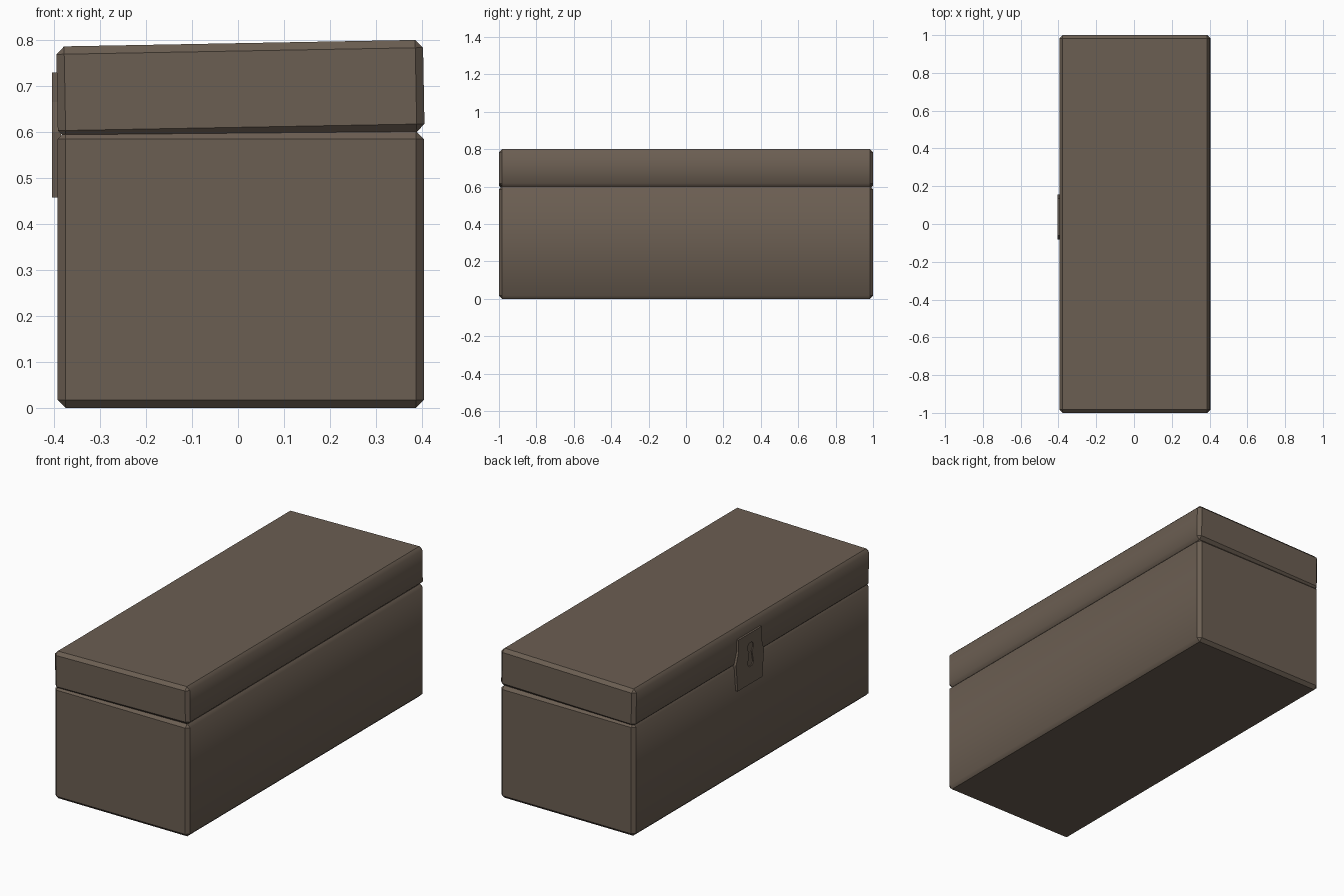
import bpy, bmesh, math
from mathutils import Matrix, Vector

if "Cube" in bpy.data.objects:
    bpy.data.objects.remove(bpy.data.objects["Cube"])


def material(name, rgb):
    m = bpy.data.materials.new(name)
    m.diffuse_color = (*rgb, 1)
    m.use_nodes = True
    m.node_tree.nodes["Principled BSDF"].inputs["Base Color"].default_value = m.diffuse_color
    return m


BROWN = material("dull brown", (0.147, 0.112, 0.084))


def finish(name, bm, mat):
    bmesh.ops.recalc_face_normals(bm, faces=bm.faces)
    me = bpy.data.meshes.new(name)
    bm.to_mesh(me)
    bm.free()
    me.materials.append(mat)
    ob = bpy.data.objects.new(name, me)
    bpy.context.collection.objects.link(ob)
    return ob


def chamfered_box(name, size, centre, tilt=0.0):
    bm = bmesh.new()
    bmesh.ops.create_cube(bm, size=1)
    bmesh.ops.scale(bm, vec=size, verts=bm.verts)
    bmesh.ops.bevel(bm, geom=bm.edges[:], offset=0.017, segments=1,
                    affect='EDGES', profile=0.5)
    bmesh.ops.recalc_face_normals(bm, faces=bm.faces)
    # soft shading only where the long sides meet their lengthwise chamfers
    for f in bm.faces:
        f.smooth = True
    for e in bm.edges:
        side = any(abs(f.normal.x) > 0.99 for f in e.link_faces)
        d = (e.verts[0].co - e.verts[1].co).normalized()
        e.smooth = side and abs(d.y) > 0.99
    bm.transform(Matrix.Translation(centre) @ Matrix.Rotation(tilt, 4, 'Y'))
    return finish(name, bm, BROWN)


def side_plate(name, outline, x_out, x_in):
    """Flat plate on the -x side from (y, z) points."""
    bm = bmesh.new()
    f = bm.faces.new([bm.verts.new((x_in, y, z)) for y, z in outline])
    ext = bmesh.ops.extrude_face_region(bm, geom=[f])
    vs = [g for g in ext["geom"] if isinstance(g, bmesh.types.BMVert)]
    bmesh.ops.translate(bm, verts=vs, vec=(x_out - x_in, 0, 0))
    return finish(name, bm, BROWN)


def mirrored(half, yc):
    return [(yc + w, z) for w, z in half] + [(yc - w, z) for w, z in reversed(half)]


# chest body and slightly raised lid
chamfered_box("chest_body", (0.797, 2.0, 0.602), (0.006, 0, 0.301))
chamfered_box("chest_lid", (0.798, 2.0, 0.2), (0.0053, 0, 0.6935), -0.0183)

# lock plate on the long left side, flared at the seam
YC = 0.037
lock = side_plate("lock_plate", mirrored(
    [(0.097, 0.73), (0.097, 0.665), (0.118, 0.60), (0.104, 0.458)], YC),
    -0.405, -0.385)

# keyhole cut into the plate: round top with flared slot
half = [(0.026 * math.sin(a), 0.655 + 0.026 * math.cos(a))
        for a in (math.radians(d) for d in (22, 67, 112, 155))]
half += [(0.024, 0.568), (0.012, 0.553)]
cutter = side_plate("keyhole_cutter", mirrored(half, YC - 0.005), -0.42, -0.4)
cutter.hide_render = True
cutter.hide_viewport = True
mod = lock.modifiers.new("keyhole", 'BOOLEAN')
mod.operation = 'DIFFERENCE'
mod.solver = 'EXACT'
mod.object = cutter
